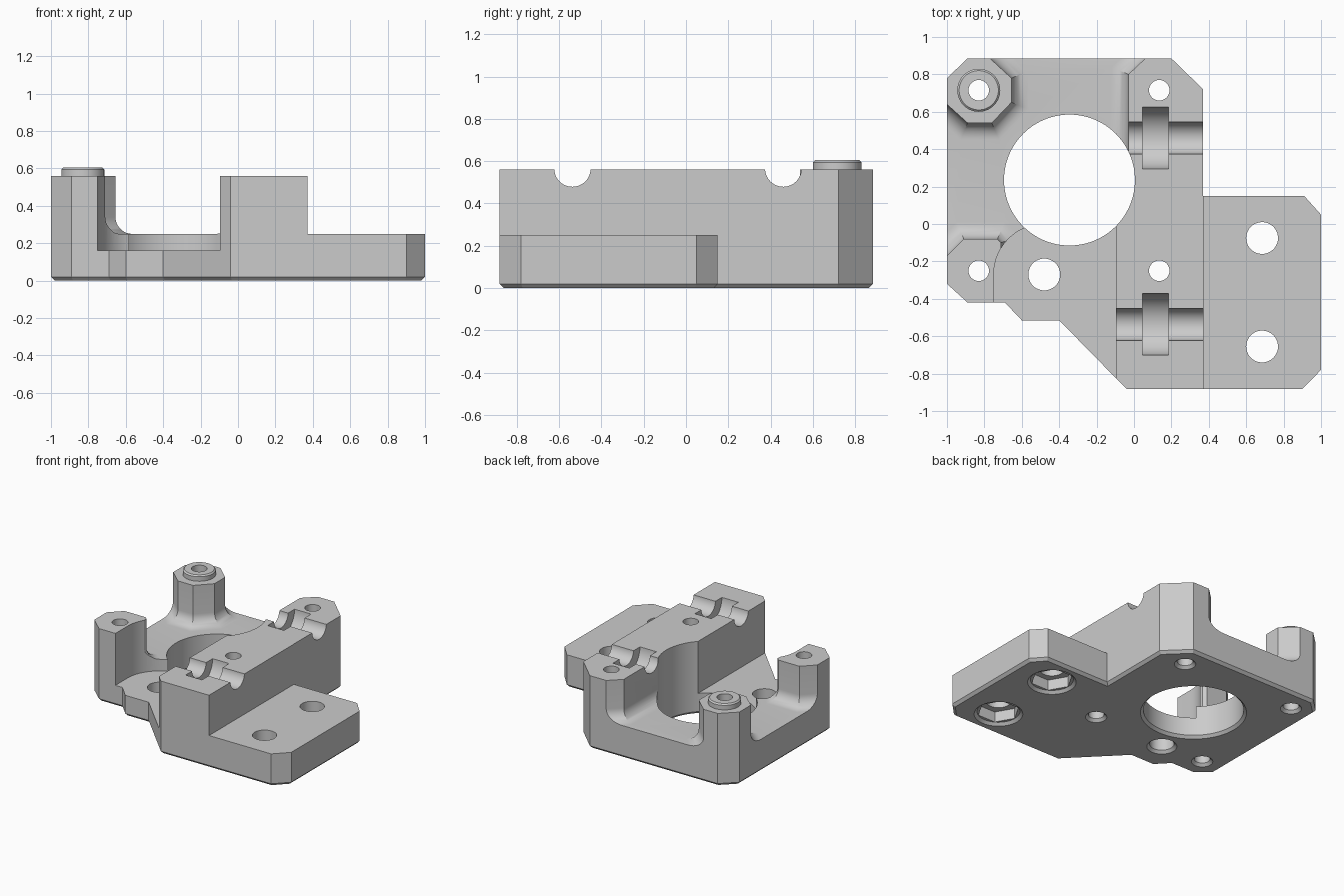
import bpy, bmesh
from math import sin, cos, pi, radians
from mathutils import Vector, Matrix

if "Cube" in bpy.data.objects:
    bpy.data.objects.remove(bpy.data.objects["Cube"], do_unlink=True)

grey = bpy.data.materials.new("plain grey")
grey.use_nodes = True
grey.diffuse_color = (0.6, 0.6, 0.6, 1)
grey.node_tree.nodes["Principled BSDF"].inputs["Base Color"].default_value = (0.6, 0.6, 0.6, 1)


def offset(points, d):
    """Move every edge of a counterclockwise outline outward by d."""
    pts = [Vector(p) for p in points]
    out = []
    for i, p in enumerate(pts):
        a = (p - pts[i - 1]).normalized()
        b = (pts[(i + 1) % len(pts)] - p).normalized()
        na, nb = Vector((a.y, -a.x)), Vector((b.y, -b.x))
        out.append(p + (na + nb) * d / (1 + na.dot(nb)))
    return out


def loft(name, points, levels):
    """Stack offset copies of an outline; levels are (offset, height)."""
    bm = bmesh.new()
    rings = [[bm.verts.new((p.x, p.y, z)) for p in offset(points, d)] for d, z in levels]
    n = len(points)
    for low, high in zip(rings, rings[1:]):
        for i in range(n):
            j = (i + 1) % n
            bm.faces.new((low[i], low[j], high[j], high[i]))
    bm.faces.new(rings[0][::-1])
    bm.faces.new(rings[-1])
    mesh = bpy.data.meshes.new(name)
    bm.to_mesh(mesh)
    bm.free()
    obj = bpy.data.objects.new(name, mesh)
    bpy.context.collection.objects.link(obj)
    mesh.materials.append(grey)
    return obj


def circle(x, y, r, n=48):
    return [(x + r * cos(2 * pi * i / n), y + r * sin(2 * pi * i / n)) for i in range(n)]


def combine(body, tool, operation):
    """Apply a boolean and discard the tool."""
    mod = body.modifiers.new("bool", 'BOOLEAN')
    mod.object, mod.operation, mod.solver = tool, operation, 'EXACT'
    mesh = bpy.data.meshes.new_from_object(body.evaluated_get(bpy.context.evaluated_depsgraph_get()))
    body.modifiers.clear()
    body.data = mesh
    bpy.data.objects.remove(tool, do_unlink=True)


def drill(x, y, r):
    """Through hole with a chamfered mouth on the underside."""
    combine(body, loft("drill", circle(x, y, r), [(0.04, -0.02), (0, 0.02), (0, 1)]), 'DIFFERENCE')


def groove(y, x0, x1, r):
    """Round channel running along x at the top of the block."""
    tool = loft("groove", circle(0, 0, r), [(0, x0), (0, x1)])
    tool.data.transform(Matrix.Translation((0, y, 0.565)) @ Matrix.Rotation(pi / 2, 4, 'Y'))
    combine(body, tool, 'DIFFERENCE')


# Plate, with raised parts that flare into it through a concave fillet
DECK, TOP, FILLET = 0.25, 0.56, 0.09
straight = [(0, -0.1), (0, TOP)]
steps = [radians(a) for a in range(0, 91, 10)]
flare = [(FILLET, -0.1)] + [(FILLET * (1 - sin(a)), DECK + FILLET * (1 - cos(a))) for a in steps]
flare += [(0, TOP)]

body = loft("mount_body", [(-1.3, -1.3), (1.3, -1.3), (1.3, 1.3), (-1.3, 1.3)], [(0, -0.2), (0, DECK)])
front_block = [(-0.15, -1.1), (0.371, -1.1), (0.371, 0.4), (0.1, 0.4), (-0.02, 0.33), (-0.15, 0)]
rear_block = [(-0.03, 0.3), (0.6, 0.3), (0.6, 1.1), (0.28, 1.1), (0.06, 0.885), (-0.03, 0.8)]
rear_post = [(-1.2, 0.82), (-0.89, 0.54), (-0.76, 0.54), (-0.655, 0.65),
             (-0.655, 0.78), (-0.96, 1.06), (-1.2, 1.06)]
front_post = [(-1.2, -0.6), (-0.71, -0.6), (-0.71, -0.1), (-0.73, -0.08), (-0.91, -0.08), (-1.2, -0.37)]
for part, levels in ((front_block, straight), (rear_block, flare), (rear_post, flare), (front_post, flare)):
    combine(body, loft("raised_part", part, levels), 'UNION')

# Trim everything to the plate outline, chamfered underneath
outline = [(-0.89, -0.42), (-0.69, -0.42), (-0.6, -0.515), (-0.4, -0.515), (-0.04, -0.882),
           (0.9, -0.882), (1, -0.78), (1, 0.05), (0.91, 0.15), (0.37, 0.15), (0.37, 0.72),
           (0.2, 0.885), (-0.89, 0.885), (-1, 0.78), (-1, -0.32)]
combine(body, loft("trim", outline, [(-0.02, 0), (0, 0.02), (0, 1)]), 'INTERSECT')

# Lowered front pocket that curves around its screw hole
pocket = [(-0.75, -1.2), (-0.095, -1.2), (-0.095, 0)]
pocket += [(-0.48 + 0.27 * cos(radians(a)), -0.27 + 0.27 * sin(radians(a))) for a in range(90, 181, 6)]
combine(body, loft("pocket", pocket, [(0, 0.16), (0, 1)]), 'DIFFERENCE')

# Large bore and screw holes
combine(body, loft("bore", circle(-0.345, 0.235, 0.35, 96),
                   [(0.04, -0.02), (0, 0.02), (0, 1)]), 'DIFFERENCE')
for x in (-0.83, 0.135):
    for y in (0.715, -0.25):
        drill(x, y, 0.055)
drill(-0.48, -0.27, 0.085)

# Flange holes with hexagonal nut recesses underneath
for y in (-0.075, -0.655):
    drill(0.685, y, 0.085)
    combine(body, loft("countersink", circle(0.685, y, 0.15), [(0.04, -0.02), (0, 0.02)]), 'DIFFERENCE')
    combine(body, loft("nut_recess", circle(0.685, y, 0.148, 6), [(0, -0.05), (0, 0.1)]), 'DIFFERENCE')

# Rod channels with wider bearing seats
for y in (0.46, -0.537):
    groove(y, -0.3, 0.6, 0.086)
    groove(y, 0.045, 0.185, 0.165)

# Raised collar on the rear post
collar = loft("post_collar", circle(-0.83, 0.715, 0.115), [(0, 0.54), (0, 0.595), (-0.01, 0.605)])
combine(collar, loft("collar_hole", circle(-0.83, 0.715, 0.055), [(0, 0.5), (0, 0.7)]), 'DIFFERENCE')

for obj in (body, collar):
    bpy.ops.object.select_all(action='DESELECT')
    obj.select_set(True)
    bpy.context.view_layer.objects.active = obj
    bpy.ops.object.shade_smooth_by_angle(angle=radians(25))
